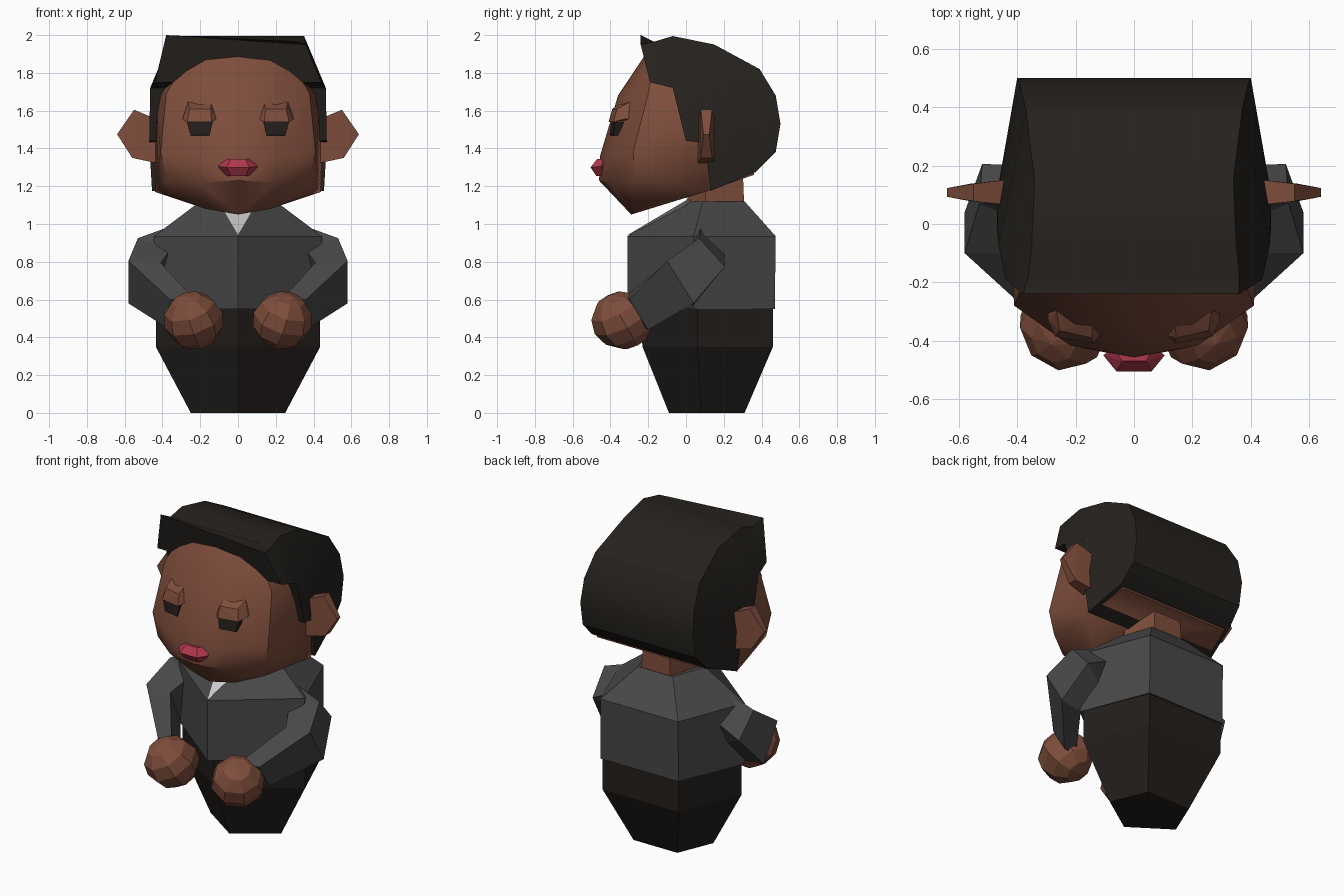
import bpy, bmesh, math
from mathutils import Matrix

if "Cube" in bpy.data.objects:
    bpy.data.objects.remove(bpy.data.objects["Cube"])


def material(name, rgb):
    m = bpy.data.materials.new(name)
    m.diffuse_color = (*rgb, 1)
    m.use_nodes = True
    m.node_tree.nodes["Principled BSDF"].inputs["Base Color"].default_value = m.diffuse_color
    return m


SKIN = material("skin", (0.21, 0.075, 0.045))
HAIR = material("hair", (0.019, 0.016, 0.013))
DARK = material("dark_cloth", (0.016, 0.013, 0.011))
JACKET = material("jacket_cloth", (0.065, 0.065, 0.065))
WHITE = material("shirt_cloth", (0.7, 0.7, 0.7))
LIPS = material("lips", (0.42, 0.04, 0.07))


def finish(name, bm, mat, smooth=0):
    bmesh.ops.recalc_face_normals(bm, faces=bm.faces[:])
    me = bpy.data.meshes.new(name)
    bm.to_mesh(me)
    bm.free()
    me.materials.append(mat)
    ob = bpy.data.objects.new(name, me)
    bpy.context.collection.objects.link(ob)
    if smooth:
        bpy.ops.object.select_all(action='DESELECT')
        ob.select_set(True)
        bpy.context.view_layer.objects.active = ob
        bpy.ops.object.shade_smooth_by_angle(angle=math.radians(smooth))
    return ob


def hull(name, pts, mat, smooth=0):
    bm = bmesh.new()
    for p in pts:
        bm.verts.new(p)
    res = bmesh.ops.convex_hull(bm, input=bm.verts[:])
    junk = {g for g in res["geom_interior"] + res["geom_unused"]
            if isinstance(g, bmesh.types.BMVert)}
    bmesh.ops.delete(bm, geom=list(junk), context='VERTS')
    bmesh.ops.dissolve_limit(bm, angle_limit=0.02, verts=bm.verts[:], edges=bm.edges[:])
    return finish(name, bm, mat, smooth)


def both(pts):
    return list(pts) + [(-x, y, z) for x, y, z in pts if x > 1e-4]


def flip(pts, s):
    return [(s * x, y, z) for x, y, z in pts]


def loft(name, rings, mat, smooth=0):
    bm = bmesh.new()
    vs = [[bm.verts.new(p) for p in r] for r in rings]
    n = len(vs[0])
    for a, b in zip(vs, vs[1:]):
        for i in range(n):
            j = (i + 1) % n
            bm.faces.new((a[i], a[j], b[j], b[i]))
    bm.faces.new(vs[0])
    bm.faces.new(vs[-1])
    return finish(name, bm, mat, smooth)


def pentagon(z, w, front, side, back):
    return [(0, front, z), (w, side, z), (.62 * w, back, z),
            (-.62 * w, back, z), (-w, side, z)]


# five-sided body
loft("trousers", [pentagon(0, .25, -.09, .08, .31), pentagon(.35, .435, -.23, .06, .46),
                  pentagon(.57, .435, -.25, .06, .46)], DARK)
loft("jacket", [pentagon(.55, .445, -.31, .04, .47), pentagon(.935, .445, -.31, .04, .475),
                pentagon(1.12, .2, 0, .09, .31)], JACKET)
loft("neck", [pentagon(1.05, .17, 0, .1, .31), pentagon(1.3, .15, .02, .11, .3)], SKIN)
hull("shirt_collar", both([(0, -.315, .938), (0, .03, 1.13), (.11, .0, 1.125),
                           (0, .03, 1.05)]), WHITE)

# head: front columns at the middle, cheek and temple, then the back
hull("head", both([
    (0, -.22, 1.89), (.17, -.21, 1.88), (.29, -.175, 1.84),
    (0, -.36, 1.68), (.2, -.33, 1.68), (.38, -.2, 1.69),
    (0, -.455, 1.36), (.22, -.415, 1.36), (.41, -.28, 1.38),
    (0, -.46, 1.23), (.2, -.405, 1.22), (.38, -.27, 1.23),
    (0, -.29, 1.05), (.17, -.27, 1.08), (.33, -.2, 1.14),
    (.44, .1, 1.68), (.44, .1, 1.17), (.29, .1, 1.88),
    (.38, .36, 1.26), (.36, .38, 1.6)]), SKIN, 35)

# hair: side outline as (y, z, half width), with fanned side panels
outline = [(-.24, 2, .38), (-.17, 1.965, .36), (-.07, 1.995, .35), (.15, 1.95, .34),
           (.39, 1.82, .37), (.475, 1.68, .39), (.5, 1.53, .40), (.475, 1.38, .40),
           (.37, 1.275, .41), (.13, 1.175, .455), (.1, 1.43, .47), (0, 1.44, .47),
           (-.07, 1.72, .465), (-.19, 1.75, .44)]
fan = [(12, i, i + 1) for i in (1, 2, 3)] + [(10, i, i + 1) for i in range(4, 9)]
fan += [(10, 12, 4), (10, 11, 12), (12, 13, 1), (13, 0, 1)]
bm = bmesh.new()
L = [bm.verts.new((-w, y, z)) for y, z, w in outline]
R = [bm.verts.new((w, y, z)) for y, z, w in outline]
R[0].co.z, R[0].co.x = 1.95, .36
for i in range(14):
    j = (i + 1) % 14
    bm.faces.new((L[i], L[j], R[j], R[i]))
for f in fan:
    bm.faces.new([L[i] for i in f])
    bm.faces.new([R[i] for i in f])
finish("hair", bm, HAIR, 30)

# mouth
hull("mouth", both([(.105, -.45, 1.305), (.07, -.42, 1.345), (.07, -.43, 1.255),
                    (.06, -.505, 1.3), (.04, -.47, 1.345), (.04, -.475, 1.255)]), LIPS)

for s, side in ((-1, "left"), (1, "right")):
    # eye and heavy lid
    hull(side + "_eye", flip([(.135, -.395, 1.54), (.27, -.375, 1.54), (.15, -.405, 1.47),
                              (.25, -.385, 1.47), (.14, -.3, 1.54), (.26, -.28, 1.54),
                              (.15, -.3, 1.465), (.25, -.28, 1.465)], s), DARK)
    hull(side + "_eyelid", flip([(.115, -.38, 1.555), (.295, -.33, 1.555), (.14, -.41, 1.54),
                                 (.27, -.385, 1.54), (.145, -.39, 1.61), (.255, -.365, 1.61),
                                 (.14, -.34, 1.645), (.265, -.3, 1.645), (.12, -.3, 1.56),
                                 (.29, -.25, 1.56)], s), SKIN)
    # ear
    hull(side + "_ear", flip([(x, .108 + k * t, z) for k in (-1, 1) for x, z, t in
                              ((.42, 1.55, .045), (.55, 1.605, .03), (.64, 1.475, .015),
                               (.56, 1.35, .03), (.42, 1.32, .045))], s), SKIN)
    # bent four-sided sleeve
    loft(side + "_sleeve", [flip(r, s) for r in (
        [(.13, .09, 1.07), (.13, .2, .96), (.13, .12, .85), (.13, .02, .95)],
        [(.53, .07, .925), (.52, .205, .775), (.37, .14, .7), (.36, .0, .86)],
        [(.58, -.1, .805), (.58, .04, .58), (.43, .03, .56), (.41, -.1, .795)],
        [(.36, -.3, .6), (.36, -.2, .44), (.24, -.24, .46), (.24, -.33, .61)])], JACKET)
    # fist
    bm = bmesh.new()
    bmesh.ops.create_uvsphere(bm, u_segments=8, v_segments=6, radius=1,
                              matrix=Matrix.Translation((s * .235, -.335, .49))
                              @ Matrix.Diagonal((.16, .168, .155, 1))
                              @ Matrix.Rotation(.5, 4, 'X') @ Matrix.Rotation(s * .3, 4, 'Y'))
    finish(side + "_hand", bm, SKIN)
